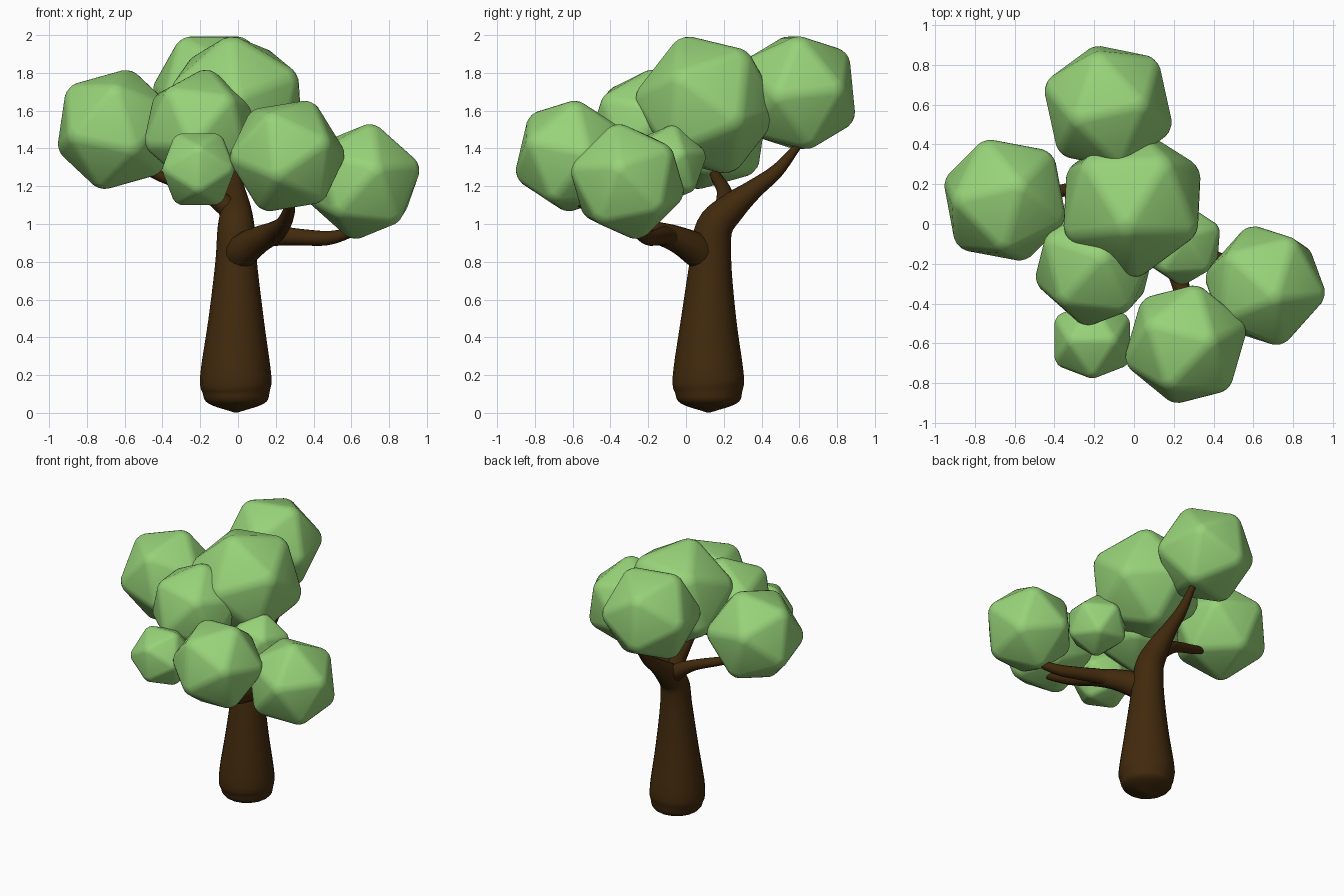
import bpy, bmesh, math
from mathutils import Vector, Matrix

if "Cube" in bpy.data.objects:
    bpy.data.objects.remove(bpy.data.objects["Cube"])


def material(name, rgb):
    m = bpy.data.materials.new(name)
    m.diffuse_color = (*rgb, 1)
    m.use_nodes = True
    m.node_tree.nodes["Principled BSDF"].inputs["Base Color"].default_value = m.diffuse_color
    return m


LEAF = material("leaf green", (0.31, 0.65, 0.19))
BARK = material("bark brown", (0.054, 0.023, 0.004))


def finish(bm, name, mat):
    bmesh.ops.recalc_face_normals(bm, faces=bm.faces)
    for f in bm.faces:
        f.smooth = True
    me = bpy.data.meshes.new(name)
    bm.to_mesh(me)
    bm.free()
    me.materials.append(mat)
    ob = bpy.data.objects.new(name, me)
    bpy.context.collection.objects.link(ob)
    return ob


def leaf_clump(name, centre, size, v1, v2):
    """Soft-edged icosahedron with one corner along v1 and a neighbour towards v2."""
    bm = bmesh.new()
    r = size * 1.06
    bmesh.ops.create_icosphere(bm, subdivisions=1, radius=r)
    bmesh.ops.bevel(bm, geom=bm.edges[:], offset=0.09 * r, segments=3,
                    profile=0.5, affect='EDGES')
    z = Vector(v1).normalized()
    y = z.cross(Vector(v2)).normalized()
    x = y.cross(z)
    rot = Matrix((x, y, z)).transposed().to_4x4()
    bm.transform(Matrix.Translation(centre) @ rot)
    return finish(bm, name, LEAF)


def spline(a, b, c, d, t):
    return 0.5 * (2 * b + (c - a) * t + (2 * a - 5 * b + 4 * c - d) * t * t
                  + (3 * b - a - 3 * c + d) * t ** 3)


def limb(name, points, sides=16, steps=5):
    """Smooth tapering tube through (x, y, z, radius) points."""
    p = [Vector(q) for q in points]
    p = [2 * p[0] - p[1]] + p + [2 * p[-1] - p[-2]]
    path = [spline(*p[i:i + 4], k / steps) for i in range(len(p) - 3) for k in range(steps)]
    path.append(p[-2])
    bm = bmesh.new()
    rings = []
    ref = None
    for i, q in enumerate(path):
        t = (path[min(i + 1, len(path) - 1)].xyz - path[max(i - 1, 0)].xyz).normalized()
        if ref is None:
            ref = t.orthogonal()
        ref = (ref - t * ref.dot(t)).normalized()
        side = t.cross(ref)
        rings.append([bm.verts.new(q.xyz + q.w * (ref * math.cos(a) + side * math.sin(a)))
                      for a in (2 * math.pi * k / sides for k in range(sides))])
    for a, b in zip(rings, rings[1:]):
        for k in range(sides):
            n = (k + 1) % sides
            bm.faces.new((a[k], a[n], b[n], b[k]))
    bm.faces.new(rings[0])
    bm.faces.new(rings[-1])
    return finish(bm, name, BARK)


# Trunk leaning into the long rear branch
limb("trunk", [(-0.01, 0.12, 0.003, 0.012), (-0.01, 0.12, 0.05, 0.148),
               (-0.01, 0.12, 0.11, 0.178), (-0.012, 0.118, 0.20, 0.188),
               (-0.01, 0.12, 0.50, 0.146), (-0.01, 0.13, 0.80, 0.110),
               (-0.01, 0.15, 0.98, 0.098), (-0.01, 0.245, 1.09, 0.078),
               (-0.015, 0.36, 1.185, 0.052), (-0.02, 0.48, 1.28, 0.037),
               (-0.02, 0.59, 1.41, 0.02)])

# Side branch to the left clump
limb("left_branch", [(0.02, 0.19, 0.99, 0.05), (-0.07, 0.21, 1.10, 0.055),
                     (-0.20, 0.20, 1.18, 0.038), (-0.40, 0.16, 1.25, 0.03),
                     (-0.52, 0.14, 1.30, 0.02)])

# Forked branch to the front and right
limb("front_branch", [(-0.01, 0.15, 0.74, 0.055), (0.02, 0.07, 0.85, 0.088),
                      (0.11, -0.04, 0.915, 0.072), (0.19, -0.16, 0.955, 0.058),
                      (0.24, -0.33, 1.0, 0.042), (0.27, -0.48, 1.07, 0.032),
                      (0.28, -0.59, 1.13, 0.02)])
limb("right_branch", [(0.07, -0.01, 0.90, 0.045), (0.19, -0.10, 0.935, 0.052),
                      (0.33, -0.15, 0.93, 0.044), (0.47, -0.20, 0.925, 0.038),
                      (0.58, -0.25, 0.95, 0.028), (0.65, -0.28, 0.98, 0.015)])

# Leaf clumps: centre, size, corner direction, neighbouring corner direction
clumps = {
    "left_leaves": ((-0.65, 0.12, 1.50), 0.333, (0.08, 0.08, 0.315), (0.235, 0.235, 0.03)),
    "back_leaves": ((-0.13, 0.59, 1.695), 0.338, (0.175, 0.01, 0.28), (-0.165, -0.065, 0.28)),
    "crown_leaves": ((-0.01, 0.11, 1.63), 0.385, (-0.03, -0.13, 0.345), (0.17, 0.20, 0.29)),
    "front_left_leaves": ((-0.20, -0.21, 1.51), 0.315, (0.04, 0.045, 0.295), (-0.25, 0.14, 0.15)),
    "small_front_leaves": ((-0.21, -0.585, 1.29), 0.216, (0.0, -0.18, 0.11), (0.11, 0.0, 0.18)),
    "front_right_leaves": ((0.26, -0.605, 1.36), 0.317, (0.30, 0.09, 0.01), (0.13, 0.02, 0.29)),
    "right_leaves": ((0.66, -0.31, 1.225), 0.315, (0.05, -0.06, 0.29), (0.14, 0.23, 0.17)),
    "small_inner_leaves": ((0.24, -0.10, 1.315), 0.213, (0.02, 0.04, 0.21), (0.18, 0.08, 0.07)),
}
for name, spec in clumps.items():
    leaf_clump(name, *spec)
